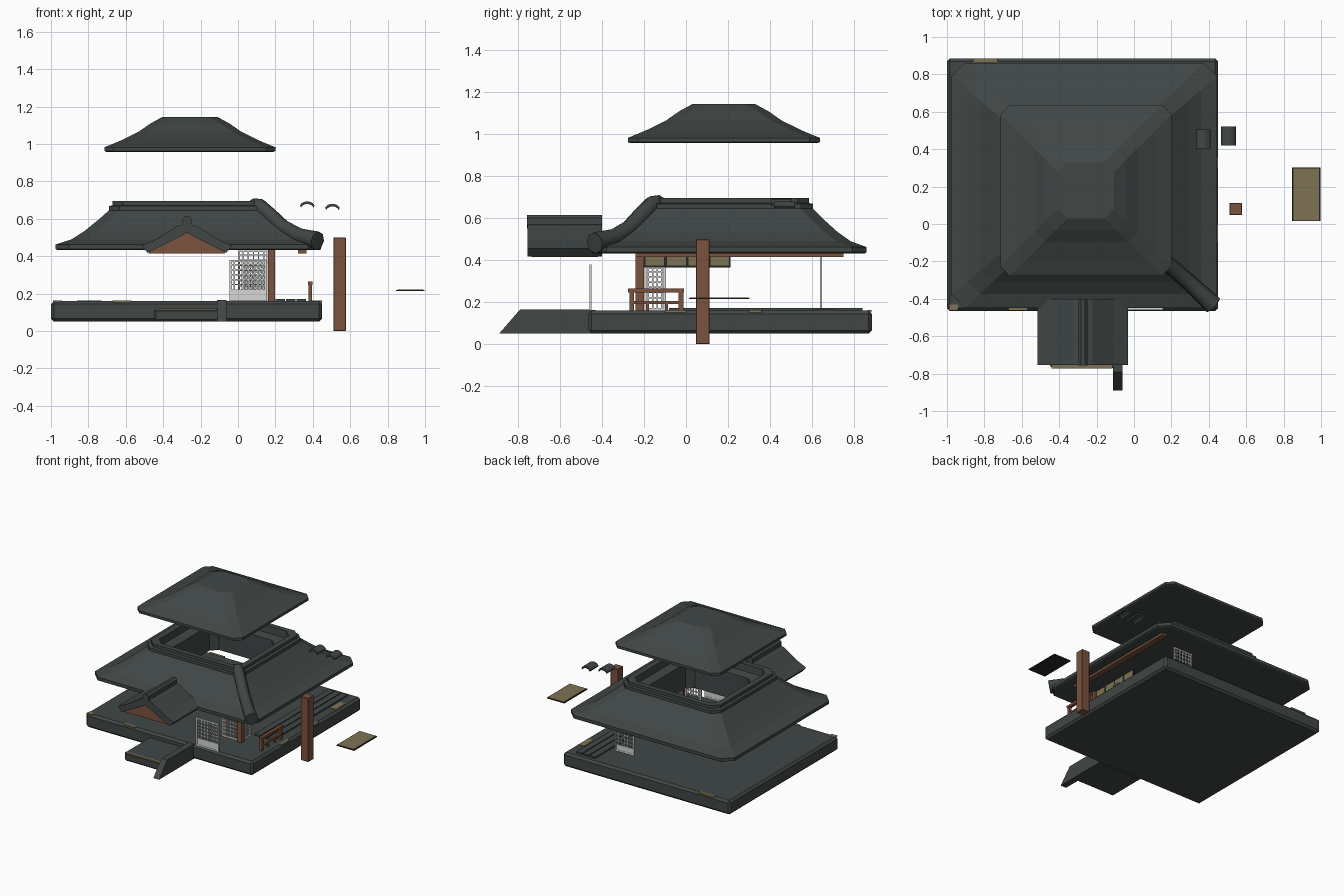
import bpy, bmesh, math
from mathutils import Vector

if "Cube" in bpy.data.objects:
    bpy.data.objects.remove(bpy.data.objects["Cube"])


def mat(name, r, g, b):
    m = bpy.data.materials.new(name)
    m.diffuse_color = (r, g, b, 1)
    m.use_nodes = True
    m.node_tree.nodes["Principled BSDF"].inputs["Base Color"].default_value = m.diffuse_color
    return m


SLATE = mat("dark slate", .052, .063, .061)
WOOD = mat("red brown wood", .2, .085, .048)
STRAW = mat("straw tan", .21, .17, .09)
PAPER = mat("pale lattice", .68, .68, .67)
BLACK = mat("near black trim", .018, .02, .02)


def finish(name, bm, *mats):
    bmesh.ops.recalc_face_normals(bm, faces=bm.faces[:])
    me = bpy.data.meshes.new(name)
    bm.to_mesh(me)
    bm.free()
    for m in mats:
        me.materials.append(m)
    ob = bpy.data.objects.new(name, me)
    bpy.context.collection.objects.link(ob)
    return ob


def add_box(bm, x0, x1, y0, y1, z0, z1):
    vs = bmesh.ops.create_cube(bm, size=1)["verts"]
    for v in vs:
        v.co = Vector(((x0 + x1) / 2 + v.co.x * (x1 - x0),
                       (y0 + y1) / 2 + v.co.y * (y1 - y0),
                       (z0 + z1) / 2 + v.co.z * (z1 - z0)))


def boxes(name, m, *dims, bevel=0):
    bm = bmesh.new()
    for d in dims:
        add_box(bm, *d)
    ob = finish(name, bm, m)
    if bevel:
        b = ob.modifiers.new("edge", 'BEVEL')
        b.width, b.segments = bevel, 1
    return ob


def loft(name, m, cx, cy, rings, closed):
    """Stack of chamfered rectangles (hx, hy, chamfer, z); closed = ring-shaped shell."""
    bm = bmesh.new()
    loops = []
    for hx, hy, c, z in rings:
        pts = [(hx, hy - c), (hx - c, hy), (c - hx, hy), (-hx, hy - c),
               (-hx, c - hy), (c - hx, -hy), (hx - c, -hy), (hx, c - hy)]
        loops.append([bm.verts.new((cx + x, cy + y, z)) for x, y in pts])
    pairs = list(zip(loops, loops[1:]))
    if closed:
        pairs.append((loops[-1], loops[0]))
    else:
        bm.faces.new(loops[0])
        bm.faces.new(loops[-1])
    for a, b in pairs:
        for i in range(8):
            j = (i + 1) % 8
            bm.faces.new((a[i], a[j], b[j], b[i]))
    return finish(name, bm, m)


def extrude(name, m, pts, axis, a, b):
    """Prism: a 2D outline pushed along x or y."""
    bm = bmesh.new()
    place = (lambda u, v, t: (u, t, v)) if axis == 'y' else (lambda u, v, t: (t, u, v))
    lo = [bm.verts.new(place(u, v, a)) for u, v in pts]
    hi = [bm.verts.new(place(u, v, b)) for u, v in pts]
    bm.faces.new(lo)
    bm.faces.new(hi)
    for i in range(len(pts)):
        j = (i + 1) % len(pts)
        bm.faces.new((lo[i], lo[j], hi[j], hi[i]))
    return finish(name, bm, m)


def lattice(name, axis, pos, a, b, z0, z1, nu, nz, solid=0):
    """Open grille with frame; axis is the direction it faces."""
    bm = bmesh.new()

    def bar(u0, u1, w0, w1, t):
        if axis == 'y':
            add_box(bm, u0, u1, pos - t, pos + t, w0, w1)
        else:
            add_box(bm, pos - t, pos + t, u0, u1, w0, w1)
    f = .012
    for u in (a, b - f):
        bar(u, u + f, z0, z1, .005)
    for w in (z0, z1 - f):
        bar(a + f, b - f, w, w + f, .005)
    base = z0 + f
    if solid:
        bar(a + f, b - f, base, base + solid, .003)
        base += solid
    for i in range(1, nu):
        u = a + (b - a) * i / nu
        bar(u - .0035, u + .0035, base, z1 - f, .003)
    for i in range(1, nz):
        w = base + (z1 - base) * i / nz
        bar(a + f, b - f, w - .0035, w + .0035, .0028)
    return finish(name, bm, PAPER)


# Stone platform, entry landing and sloped side wall
boxes("platform", SLATE, (-1, .45, -.465, .885, .05, .16), bevel=.016)
boxes("entry_landing", SLATE, (-.45, -.1, -.77, -.45, .05, .118), bevel=.012)
extrude("entry_side_wall", SLATE,
        [(-.89, .05), (-.79, .165), (-.45, .165), (-.45, .05)], 'x', -.112, -.062)
boxes("landing_trim", STRAW, (-.44, -.115, -.773, -.755, .112, .12))

# Worn straw-coloured chips along the platform rim
boxes("rim_chips", STRAW,
      (-.99, -.94, -.462, -.43, .156, .162), (-.67, -.57, -.462, -.44, .153, .162),
      (-.86, -.73, .865, .884, .15, .162), (.43, .449, -.1, 0, .15, .162),
      (.43, .449, .3, .36, .15, .162), (.38, .43, .6, .72, .157, .164))

# Raised floor boards at the right side
boxes("floor_boards", SLATE, *[(.2 + .057 * i, .25 + .057 * i, -.08, .84, .158, .172)
                               for i in range(3)])

# Lower roof: curved shell with a collar around the square opening
prof = [(.7, .432), (.71, .438), (.71, .462), (.625, .49), (.555, .535), (.475, .6),
        (.425, .645), (.425, .668), (.405, .672), (.405, .695), (.36, .695),
        (.355, .64), (.28, .63), (.28, .432)]
loft("lower_roof", SLATE, -.265, .205,
     [(h, h * .9 + .016, .035 + .05 * h, z) for h, z in prof], True)

# Upper roof floating above
prof = [(.445, .957), (.457, .962), (.457, .982), (.37, 1.018), (.275, 1.065),
        (.215, 1.107), (.15, 1.143)]
loft("upper_roof", SLATE, -.257, .18, [(h, h, .05, z) for h, z in prof], False)

# Rounded hip ridge on the front right corner
cu = bpy.data.curves.new("hip_ridge", 'CURVE')
cu.dimensions = '3D'
cu.bevel_depth = .042
cu.bevel_resolution = 2
cu.use_fill_caps = True
sp = cu.splines.new('POLY')
path = [(.08, -.125, .672, .9), (.12, -.16, .665, 1), (.17, -.205, .62, 1),
        (.24, -.265, .555, 1), (.33, -.345, .505, 1.05), (.425, -.435, .482, 1.2)]
sp.points.add(len(path) - 1)
for p, (x, y, z, r) in zip(sp.points, path):
    p.co = (x, y, z, 1)
    p.radius = r
cu.materials.append(SLATE)
bpy.context.collection.objects.link(bpy.data.objects.new("hip_ridge", cu))

# Porch gable roof, ridge beam and timber gable
half = [(.242, .455), (.16, .493), (.05, .563), (0, .575)]
under = [(0, .525), (.12, .462), (.21, .418)]
cx = -.273
right = half[::-1] + under[::-1]
outline = [(cx - x, z) for x, z in half] + [(cx + x, z) for x, z in half[-2::-1]] \
    + [(cx + x, z) for x, z in under[::-1]] + [(cx - x, z) for x, z in under[1:]]
extrude("porch_roof", SLATE, outline, 'y', -.755, -.4)
extrude("porch_ridge", SLATE, [(cx - .025, .55), (cx - .025, .6), (cx - .01, .615),
                               (cx + .01, .615), (cx + .025, .6), (cx + .025, .55)],
        'y', -.757, -.4)
extrude("porch_gable", WOOD, [(cx - .205, .415), (cx + .205, .415), (cx + .2, .424),
                              (cx + .12, .464), (cx, .527), (cx - .12, .464),
                              (cx - .2, .424)], 'y', -.735, -.42)

# Loose arched roof tiles
for k, (x, y, z) in enumerate([(.37, .455, .665), (.505, .47, .652)]):
    arc = [math.pi * (.12 + .76 * i / 6) for i in range(7)]
    pts = [(x + .042 * math.cos(t), z - .006 + .034 * math.sin(t)) for t in arc]
    pts += [(x + .036 * math.cos(t), z - .016 + .03 * math.sin(t)) for t in arc[::-1]]
    extrude(f"loose_tile_{k + 1}", SLATE, pts, 'y', y - .05, y + .05)

# Loose pillar and mat beside the building
boxes("loose_pillar", WOOD, (.51, .577, .047, .113, 0, .5), bevel=.003)
boxes("mat_backing", BLACK, (.845, .997, .015, .302, .214, .22))
boxes("mat_surface", STRAW, (.852, .99, .02, .297, .219, .223))

# Corner post and eave beam
boxes("corner_post", WOOD, (.16, .198, -.24, -.2, .158, .434))
boxes("eave_beam", WOOD, (.32, .365, -.24, .75, .415, .436))

# Low railing
boxes("railing", WOOD,
      *[(.376, .396, y, y + .022, .158, .262) for y in (-.27, -.035)],
      (.374, .398, -.275, -.01, .247, .265), (.378, .394, -.26, -.02, .19, .205),
      *[(.38, .392, y, y + .014, .158, .195) for y in (-.19, -.1)])

# Straw transom panels under the right eave, in dark frames
for i in range(4):
    y = -.2 + .103 * i
    boxes(f"transom_frame_{i + 1}", BLACK, (.172, .184, y, y + .103, .366, .434))
    boxes(f"transom_panel_{i + 1}", STRAW, (.168, .188, y + .007, y + .096, .374, .428))

# Pale lattice screens
lattice("front_door", 'y', -.455, -.045, .155, .16, .38, 8, 6, .05)
lattice("front_screen", 'y', -.22, .02, .16, .16, .37, 6, 7)
lattice("side_screen", 'x', .178, -.2, -.095, .16, .37, 5, 8)
lattice("back_screen", 'y', .642, .0, .165, .16, .434, 6, 8, .04)
